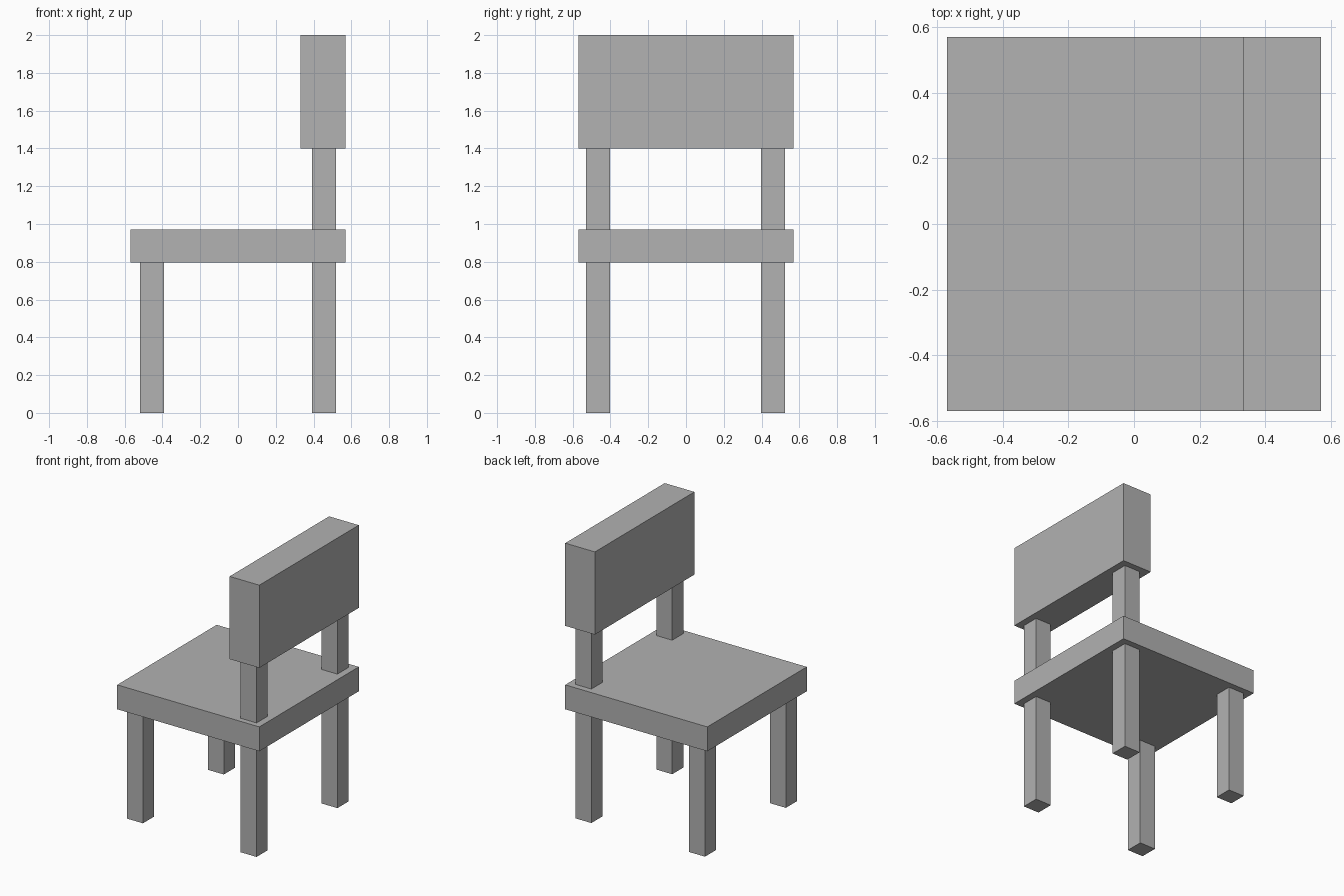
import bpy

cube = bpy.data.objects.get("Cube")
if cube:
    bpy.data.objects.remove(cube, do_unlink=True)

grey = bpy.data.materials.new("plain grey")
grey.use_nodes = True
colour = (0.445, 0.445, 0.445, 1)
grey.diffuse_color = colour
grey.node_tree.nodes["Principled BSDF"].inputs["Base Color"].default_value = colour


def box(name, low, high):
    """Add a box spanning two opposite corners."""
    centre = [(a + b) / 2 for a, b in zip(low, high)]
    bpy.ops.mesh.primitive_cube_add(size=1, location=centre)
    part = bpy.context.object
    part.name = name
    part.scale = [b - a for a, b in zip(low, high)]
    bpy.ops.object.transform_apply(location=False, rotation=False, scale=True)
    part.data.materials.append(grey)


HALF = 0.57
SEAT_BOTTOM, SEAT_TOP = 0.795, 0.972
PANEL_BOTTOM = 1.4
LEG = 0.128

# Seat and backrest
box("seat", (-HALF, -HALF, SEAT_BOTTOM), (HALF, HALF, SEAT_TOP))
box("backrest_panel", (0.332, -HALF, PANEL_BOTTOM), (HALF, HALF, 2))

# Legs, with backrest posts above the two on the backrest side
for side, y in (("right", -0.53), ("left", 0.397)):
    for row, x in (("open", -0.52), ("backrest", 0.392)):
        box(f"{row}_leg_{side}", (x, y, 0), (x + LEG, y + LEG, SEAT_BOTTOM))
        if row == "backrest":
            box(f"backrest_post_{side}", (x, y, SEAT_TOP), (x + LEG, y + LEG, PANEL_BOTTOM))
